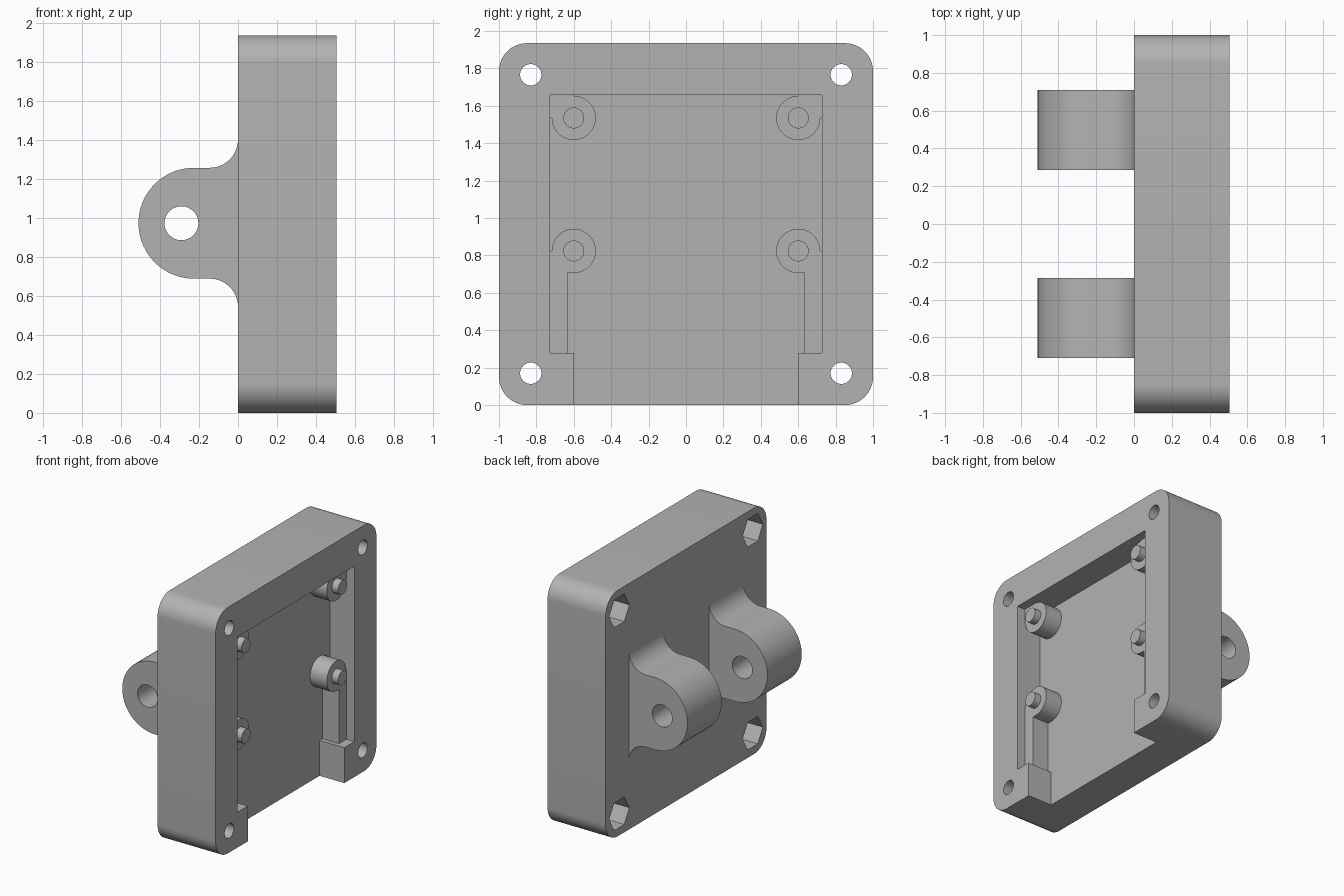
import bpy, bmesh, math
from mathutils import Vector

cube = bpy.data.objects.get("Cube")
if cube:
    bpy.data.objects.remove(cube, do_unlink=True)

grey = bpy.data.materials.new("plain grey")
grey.use_nodes = True
grey.diffuse_color = (0.45, 0.45, 0.45, 1)
grey.node_tree.nodes["Principled BSDF"].inputs["Base Color"].default_value = grey.diffuse_color


def arc(cu, cv, r, a0, a1, n):
    """Points of an arc, angles in degrees."""
    angles = [math.radians(a0 + (a1 - a0) * i / n) for i in range(n + 1)]
    return [(cu + r * math.cos(a), cv + r * math.sin(a)) for a in angles]


def extrude(name, outline, axis, start, end):
    """Extrude a (y, z) outline along x, or an (x, z) outline along y."""
    bm = bmesh.new()
    place = (lambda u, v: (start, u, v)) if axis == "x" else (lambda u, v: (u, start, v))
    face = bm.faces.new([bm.verts.new(place(u, v)) for u, v in outline])
    top = bmesh.ops.extrude_face_region(bm, geom=[face])["geom"]
    step = Vector((end - start, 0, 0) if axis == "x" else (0, end - start, 0))
    bmesh.ops.translate(bm, vec=step, verts=[g for g in top if isinstance(g, bmesh.types.BMVert)])
    bmesh.ops.recalc_face_normals(bm, faces=bm.faces)
    mesh = bpy.data.meshes.new(name)
    bm.to_mesh(mesh)
    bm.free()
    mesh.materials.append(grey)
    obj = bpy.data.objects.new(name, mesh)
    bpy.context.collection.objects.link(obj)
    return obj


def activate(obj):
    bpy.ops.object.select_all(action="DESELECT")
    obj.select_set(True)
    bpy.context.view_layer.objects.active = obj


def cut(obj, cutters):
    activate(obj)
    for cutter in cutters:
        mod = obj.modifiers.new("cut", "BOOLEAN")
        mod.operation, mod.solver, mod.object = "DIFFERENCE", "EXACT", cutter
        bpy.ops.object.modifier_apply(modifier=mod.name)
        bpy.data.objects.remove(cutter, do_unlink=True)


def circle(u, v, r, n=32):
    return arc(u, v, r, 0, 360 - 360 / n, n - 1)


def smooth(obj):
    activate(obj)
    bpy.ops.object.shade_smooth_by_angle(angle=math.radians(30))


DEPTH, FLOOR, HEIGHT = 0.505, 0.29, 1.935
BOSS_TOP, PEG_TOP = 0.435, 0.49
WALL, CAVITY_LOW, CAVITY_HIGH = 0.727, 0.278, 1.658

# Housing with rounded corners
R = 0.15
outline = []
for i, (y, z) in enumerate([(1 - R, HEIGHT - R), (R - 1, HEIGHT - R), (R - 1, R), (1 - R, R)]):
    outline += arc(y, z, R, 90 * i, 90 * i + 90, 12)
housing = extrude("housing", outline, "x", 0, DEPTH)

# Cavity with an opening through the bottom wall
cavity = [(-0.6, -0.1), (0.6, -0.1), (0.6, CAVITY_LOW), (WALL, CAVITY_LOW), (WALL, CAVITY_HIGH),
          (-WALL, CAVITY_HIGH), (-WALL, CAVITY_LOW), (-0.6, CAVITY_LOW)]
cutters = [extrude("cavity_cutter", cavity, "x", FLOOR, 0.7)]

# Corner screw holes with hexagonal nut pockets on the rear face
for y in (-0.83, 0.83):
    for z in (0.17, 1.766):
        cutters.append(extrude("screw_cutter", circle(y, z, 0.057), "x", -0.1, 0.7))
        cutters.append(extrude("nut_cutter", circle(y, z, 0.125, 6), "x", -0.1, 0.2))
cut(housing, cutters)
smooth(housing)

# Standoffs blended into the cavity walls, with locating pegs
upper_z, lower_z, r = 1.535, 0.824, 0.118
upper = arc(0.6, upper_z, r, 90, 360, 36) + [(WALL, upper_z), (WALL, CAVITY_HIGH), (0.6, CAVITY_HIGH)]
lower = arc(0.6, lower_z, r, 270, 0, 36) + [(WALL, lower_z), (WALL, CAVITY_LOW), (0.634, CAVITY_LOW),
                                            (0.634, lower_z - r)]
for side, s in (("left", 1), ("right", -1)):
    for level, shape, z in (("upper", upper, upper_z), ("lower", lower, lower_z)):
        smooth(extrude(f"{level}_{side}_standoff", [(s * u, v) for u, v in shape], "x", FLOOR - 0.005, BOSS_TOP))
        smooth(extrude(f"{level}_{side}_peg", circle(s * 0.6, z, 0.056), "x", BOSS_TOP - 0.02, PEG_TOP))

# Rear hinge lugs with filleted roots and a pin hole
mid, half, fillet = 0.972, 0.284, 0.145
lug = arc(-fillet, mid + half + fillet, fillet, 0, -90, 12)
lug += arc(-0.226, mid, half, 90, 270, 36)
lug += arc(-fillet, mid - half - fillet, fillet, 90, 0, 12)
lug += [(0.01, mid - half - fillet), (0.01, mid + half + fillet)]
for side, y in (("left", 0.285), ("right", -0.71)):
    hinge = extrude(f"{side}_hinge_lug", lug, "y", y, y + 0.425)
    cut(hinge, [extrude("pin_cutter", circle(-0.29, mid, 0.087), "y", y - 0.1, y + 0.525)])
    smooth(hinge)
